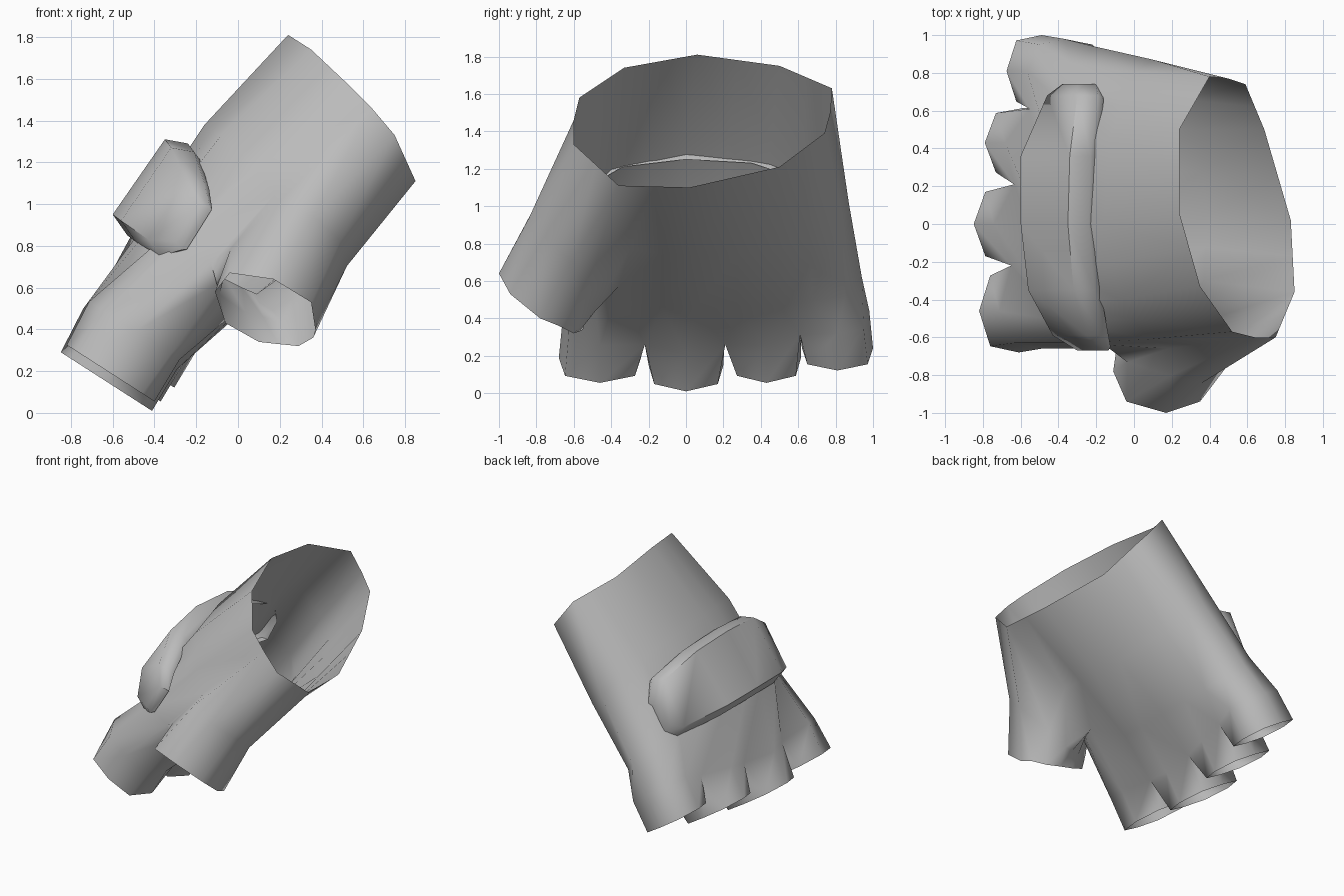
import bpy, bmesh, math
from mathutils import Vector as V

if "Cube" in bpy.data.objects:
    bpy.data.objects.remove(bpy.data.objects["Cube"])

grey = bpy.data.materials.new("grey_fabric")
grey.diffuse_color = (0.5, 0.5, 0.5, 1)
grey.use_nodes = True
grey.node_tree.nodes["Principled BSDF"].inputs["Base Color"].default_value = grey.diffuse_color


def finish(bm, name, angle):
    bmesh.ops.recalc_face_normals(bm, faces=bm.faces)
    me = bpy.data.meshes.new(name)
    bm.to_mesh(me)
    bm.free()
    ob = bpy.data.objects.new(name, me)
    bpy.context.collection.objects.link(ob)
    me.materials.append(grey)
    bpy.ops.object.select_all(action='DESELECT')
    ob.select_set(True)
    bpy.context.view_layer.objects.active = ob
    bpy.ops.object.shade_smooth_by_angle(angle=math.radians(angle))
    return ob


def double(pts):
    """Insert midpoints: 5 control points become 9."""
    pts = [V(p) for p in pts]
    out = [pts[0]]
    for a, b in zip(pts, pts[1:]):
        out += [(a + b) / 2, b]
    return out


def bridge(bm, a, b, closed=True):
    n = len(a)
    for i in range(n if closed else n - 1):
        j = (i + 1) % n
        bm.faces.new((a[i], a[j], b[j], b[i]))


bm = bmesh.new()


def ring(back, little_side, palm, index_side):
    """20 points: back 0-8, little side 9, palm 10-18 (reversed), index side 19."""
    pts = double(back) + [V(little_side)] + double(palm)[::-1] + [V(index_side)]
    return [bm.verts.new(p) for p in pts]


# palm sections: wrist opening, middle, above the knuckles
wrist = ring([(.52, -.57, 1.58), (.35, -.33, 1.74), (.24, .06, 1.81), (.24, .5, 1.75), (.40, .78, 1.63)],
             (.5, .77, 1.5),
             [(.75, -.6, 1.33), (.85, -.36, 1.11), (.83, .02, 1.10), (.69, .50, 1.21), (.59, .74, 1.39)],
             (.64, -.6, 1.46))
mid = ring([(.08, -.61, 1.18), (-.08, -.4, 1.33), (-.16, 0, 1.38), (-.13, .45, 1.33), (.0, .8, 1.19)],
           (.10, .87, 1.02),
           [(.28, -.6, .92), (.37, -.3, .77), (.39, .05, .72), (.32, .5, .77), (.21, .82, .92)],
           (.18, -.66, 1.05))
low = ring([(-.30, -.63, .80), (-.46, -.4, .84), (-.5, 0, .87), (-.46, .45, .86), (-.33, .85, .77)],
           (-.21, .94, .62),
           [(-.08, -.6, .53), (-.03, -.3, .47), (-.02, .05, .45), (-.04, .5, .47), (-.11, .85, .52)],
           (-.13, -.66, .72))
# raised web between thumb and palm
for k, p in {18: (-.06, -.61, .64), 17: (.02, -.5, .60), 16: (.09, -.36, .57)}.items():
    low[k].co = p

# finger openings: centre x, y, z, half width, half thickness
fingers = [(-.61, -.46, .19, .22, .25), (-.63, 0, .15, .20, .26),
           (-.58, .43, .19, .185, .25), (-.49, .81, .24, .19, .22)]
across = V((-.84, 0, .54))
along = V((.12, 0, .20))
edge_y = [-.66, -.22, .21, .61, .98]

# knuckle row, shared by neighbouring fingers
k_back, k_palm, k_side = [], [], []
for i in range(5):
    near = [fingers[j] for j in (i - 1, i) if 0 <= j < 4]
    c = sum((V(f[:3]) for f in near), V()) / len(near) + along
    h = sum(f[4] for f in near) / len(near)
    c.y = edge_y[i]
    inset = V((0, .03 if i == 0 else -.03 if i == 4 else 0, 0))
    k_back.append(bm.verts.new(c + across * h * .7 + inset))
    k_palm.append(bm.verts.new(c - across * h * .8 + inset))
    k_side.append(bm.verts.new(c))
    if i < 4:
        x, y, z, w, h = fingers[i]
        c = V((x, y, z)) + along
        k_back.append(bm.verts.new(c + across * h * 1.06))
        k_palm.append(bm.verts.new(c - across * h))
knuckle = k_back + [k_side[4]] + k_palm[::-1] + [k_side[0]]

# palm skin, leaving the thumb hole (columns 16-19 = palm 2..index side)
for r, (a, b) in enumerate(((wrist, mid), (mid, low), (low, knuckle))):
    for i in range(20):
        if r < 2 and 16 <= i <= 18:
            continue
        j = (i + 1) % 20
        bm.faces.new((a[i], a[j], b[j], b[i]))

# finger tubes
for i, (x, y, z, w, h) in enumerate(fingers):
    b, p = k_back[2 * i:2 * i + 3], k_palm[2 * i:2 * i + 3]
    base = b + [k_side[i + 1]] + p[::-1] + [k_side[i]]
    tip = [bm.verts.new(V((x, y + sy * w, z)) + across * h * t) for sy, t in
           ((-.85, .72), (0, 1), (.85, .72), (1, 0), (.85, -.72), (0, -1), (-.85, -.72), (-1, 0))]
    bridge(bm, base, tip)

# thumb tube
base = [wrist[k] for k in (19, 18, 17, 16)] + [mid[16]] + [low[k] for k in (16, 17, 18, 19)] + [mid[19]]
rim = [(-.04, -.94, .67), (.17, -1, .64), (.35, -.94, .53), (.37, -.78, .40), (.36, -.68, .36),
       (.29, -.6, .32), (.19, -.57, .33), (.1, -.55, .34), (-.06, -.63, .43), (-.11, -.78, .58)]
middle = [bm.verts.new(v.co.lerp(V(p), .6) + V((-.04, 0, .02))) for v, p in zip(base, rim)]
for v in middle[5:9]:
    v.co += V((.04, .02, 0))
tip = [bm.verts.new(p) for p in rim]
bridge(bm, base, middle)
bridge(bm, middle, tip)
finish(bm, "glove_shell", 85)

# padded band over the knuckles: y, lower crest x z, upper crest x z, skirt scale
bm = bmesh.new()
stations = [(.74, -.38, .89, -.30, 1.02, .9), (.68, -.46, .87, -.30, 1.19, 1), (.36, -.60, .95, -.34, 1.29, 1),
            (0, -.60, .95, -.35, 1.31, 1), (-.35, -.56, .92, -.32, 1.27, 1),
            (-.59, -.43, .83, -.25, 1.12, .8), (-.67, -.30, .82, -.18, 1.0, .4)]
rows = []
for y, lx, lz, ux, uz, s in stations:
    pts = [(lx + .14 * s, y * .97, lz - .09 * s), (lx + .07 * s, y, lz - .10 * s), (lx, y, lz),
           (ux, y, uz), (ux + .11 * s, y, uz - .02 * s), (ux + .14 * s, y * .97, uz - .06 * s)]
    rows.append([bm.verts.new(p) for p in pts])
for a, b in zip(rows, rows[1:]):
    bridge(bm, a, b, closed=False)
for r in (rows[0], rows[-1]):
    bm.faces.new(r)
finish(bm, "knuckle_pad", 62)
